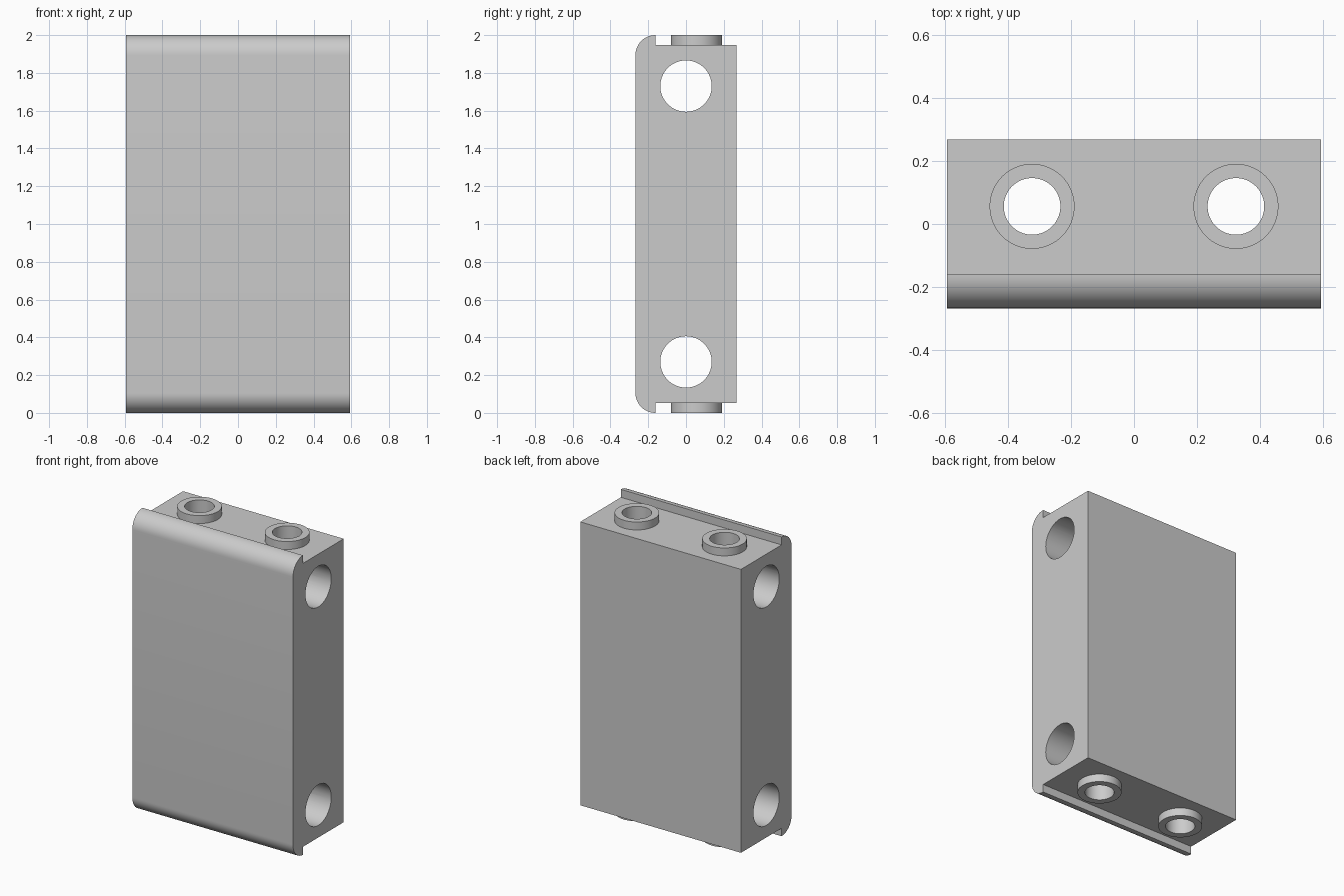
import bpy, bmesh, math
from mathutils import Matrix

if "Cube" in bpy.data.objects:
    bpy.data.objects.remove(bpy.data.objects["Cube"])

HALF_X, FRONT, BACK, HEIGHT = 0.594, -0.268, 0.268, 2.0
LIP_Y, STEP, FILLET = -0.161, 0.053, 0.106
PEG_X, PEG_Y, PEG_R, BORE_R = 0.324, 0.056, 0.135, 0.09
SIDE_Z, SIDE_R = 0.27, 0.136

grey = bpy.data.materials.new("plain grey")
grey.diffuse_color = (0.6, 0.6, 0.6, 1)
grey.use_nodes = True
grey.node_tree.nodes["Principled BSDF"].inputs["Base Color"].default_value = grey.diffuse_color


def new_object(name, bm):
    bmesh.ops.recalc_face_normals(bm, faces=bm.faces)
    mesh = bpy.data.meshes.new(name)
    bm.to_mesh(mesh)
    bm.free()
    mesh.materials.append(grey)
    obj = bpy.data.objects.new(name, mesh)
    bpy.context.collection.objects.link(obj)
    return obj


def cylinder(name, radius, length, matrix):
    bm = bmesh.new()
    bmesh.ops.create_cone(bm, cap_ends=True, segments=64, radius1=radius,
                          radius2=radius, depth=length, matrix=matrix)
    return new_object(name, bm)


# Block: side profile with rounded front lips, swept along x
half = [(BACK, HEIGHT - STEP), (LIP_Y, HEIGHT - STEP), (LIP_Y, HEIGHT)]
for i in range(13):
    a = math.pi / 2 * (1 + i / 12)
    half.append((FRONT + FILLET + FILLET * math.cos(a),
                 HEIGHT - FILLET + FILLET * math.sin(a)))
profile = half + [(y, HEIGHT - z) for y, z in reversed(half)]
bm = bmesh.new()
face = bm.faces.new([bm.verts.new((-HALF_X, y, z)) for y, z in profile])
ext = bmesh.ops.extrude_face_region(bm, geom=[face])
bmesh.ops.translate(bm, vec=(2 * HALF_X, 0, 0),
                    verts=[v for v in ext["geom"] if isinstance(v, bmesh.types.BMVert)])
block = new_object("connector_block", bm)

# Vertical pegs and their bores, then the side through-holes
tools = []
for x in (-PEG_X, PEG_X):
    spot = Matrix.Translation((x, PEG_Y, HEIGHT / 2))
    tools.append((cylinder("peg", PEG_R, HEIGHT, spot), 'UNION'))
for x in (-PEG_X, PEG_X):
    spot = Matrix.Translation((x, PEG_Y, HEIGHT / 2))
    tools.append((cylinder("bore_cutter", BORE_R, HEIGHT + 0.4, spot), 'DIFFERENCE'))
for z in (SIDE_Z, HEIGHT - SIDE_Z):
    spot = Matrix.Translation((0, 0, z)) @ Matrix.Rotation(math.pi / 2, 4, 'Y')
    tools.append((cylinder("side_hole_cutter", SIDE_R, 2 * HALF_X + 0.4, spot), 'DIFFERENCE'))

# Apply the booleans and remove the helpers
bpy.context.view_layer.objects.active = block
block.select_set(True)
for tool, operation in tools:
    mod = block.modifiers.new(tool.name, 'BOOLEAN')
    mod.operation, mod.object, mod.solver = operation, tool, 'EXACT'
    bpy.ops.object.modifier_apply(modifier=mod.name)
    bpy.data.objects.remove(tool)
bpy.ops.object.shade_smooth_by_angle(angle=math.radians(30))
